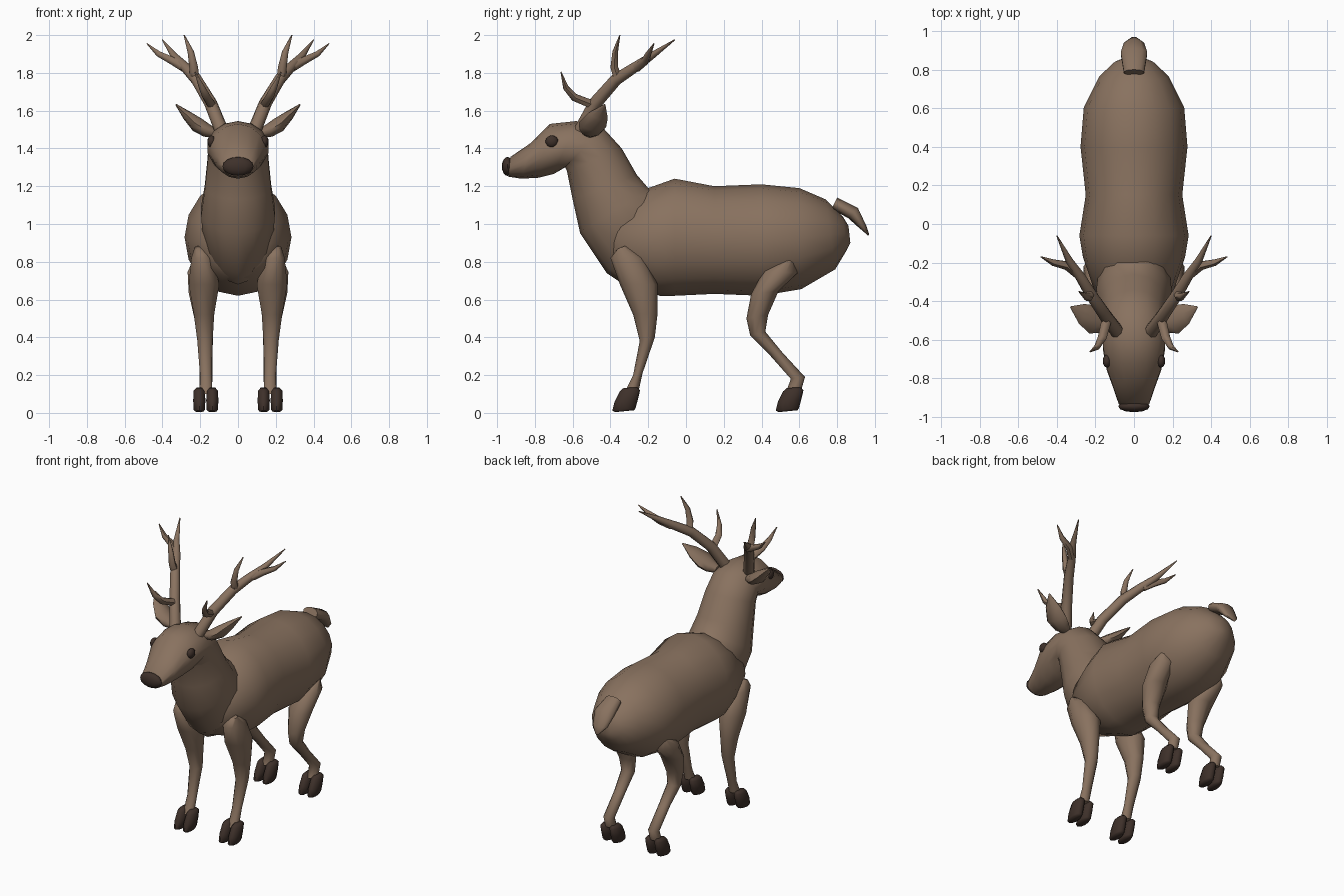
import bpy
import bmesh
from math import cos, sin, pi, radians
from mathutils import Vector

if "Cube" in bpy.data.objects:
    bpy.data.objects.remove(bpy.data.objects["Cube"])


def material(name, colour):
    mat = bpy.data.materials.new(name)
    mat.use_nodes = True
    mat.diffuse_color = (*colour, 1)
    mat.node_tree.nodes["Principled BSDF"].inputs["Base Color"].default_value = (*colour, 1)
    return mat


FUR = material("brown fur", (0.25, 0.168, 0.115))
DARK = material("dark horn", (0.048, 0.03, 0.023))


def finish(name, bm, mat, mirror):
    bmesh.ops.recalc_face_normals(bm, faces=bm.faces)
    mesh = bpy.data.meshes.new(name)
    bm.to_mesh(mesh)
    bm.free()
    mesh.materials.append(mat)
    ob = bpy.data.objects.new(name, mesh)
    bpy.context.collection.objects.link(ob)
    if mirror:
        ob.modifiers.new("Mirror", "MIRROR").use_mirror_merge = False
    bpy.ops.object.select_all(action="DESELECT")
    ob.select_set(True)
    bpy.context.view_layer.objects.active = ob
    bpy.ops.object.shade_smooth_by_angle(angle=radians(60))
    return ob


def skin(name, rings, mat, mirror=False):
    """Bridge equal rings of points into one closed surface."""
    bm = bmesh.new()
    rows = [[bm.verts.new(p) for p in ring] for ring in rings]
    n = len(rows[0])
    for a, b in zip(rows, rows[1:]):
        for i in range(n):
            j = (i + 1) % n
            bm.faces.new((a[i], a[j], b[j], b[i]))
    bm.faces.new(rows[0])
    bm.faces.new(rows[-1])
    return finish(name, bm, mat, mirror)


def loft(name, sections, mat=FUR, sides=14, mirror=False):
    """Each section: edge point (y, z), opposite edge (y, z), half width, centre x."""
    rings = []
    for y1, z1, y2, z2, w, x in sections:
        a, b = Vector((x, y1, z1)), Vector((x, y2, z2))
        mid, half = (a + b) / 2, (b - a) / 2
        rings.append([mid + half * cos(t) + Vector((w * sin(t), 0, 0))
                      for t in (2 * pi * i / sides for i in range(sides))])
    return skin(name, rings, mat, mirror)


def tube(name, path, wide, thin, sides=8, side_axis=(0, 1, 0)):
    """Tapered mirrored tube with an oval section."""
    pts = [Vector(p) for p in path]
    rings = []
    for i, p in enumerate(pts):
        d = (pts[min(i + 1, len(pts) - 1)] - pts[max(i - 1, 0)]).normalized()
        u = Vector(side_axis)
        u = (u - d * u.dot(d)).normalized()
        v = d.cross(u)
        rings.append([p + u * cos(t) * wide[i] + v * sin(t) * thin[i]
                      for t in (2 * pi * k / sides for k in range(sides))])
    return skin(name, rings, FUR, True)


def ball(name, centre, size, mirror=False):
    bm = bmesh.new()
    bmesh.ops.create_uvsphere(bm, u_segments=12, v_segments=8, radius=1)
    for v in bm.verts:
        v.co = Vector(centre) + v.co * Vector(size)
    return finish(name, bm, DARK, mirror)


# Trunk
trunk = [(-.42, .78, -.42, 1.0, .1), (-.36, .71, -.36, 1.1, .2), (-.14, .62, -.2, 1.19, .265),
         (-.06, .62, -.06, 1.24, .283), (.15, .63, .15, 1.2, .25), (.4, .62, .4, 1.21, .277),
         (.61, .655, .6, 1.19, .26), (.79, .76, .74, 1.13, .18), (.85, .86, .83, 1.04, .1),
         (.87, .9, .86, .99, .035)]
loft("trunk", [(*s, 0) for s in trunk], sides=16)

# Neck and head
neck = [(-.33, .68, -.05, 1.05, .12), (-.42, .74, -.15, 1.18, .19), (-.56, .95, -.2, 1.19, .2),
        (-.6, 1.13, -.26, 1.26, .18), (-.63, 1.28, -.34, 1.4, .165), (-.64, 1.3, -.44, 1.51, .16),
        (-.7, 1.265, -.58, 1.545, .165), (-.78, 1.245, -.72, 1.53, .145),
        (-.87, 1.24, -.82, 1.43, .11), (-.94, 1.25, -.93, 1.355, .08)]
loft("neck_and_head", [(*s, 0) for s in neck])

# Tail
tail = [(.77, 1.08, .8, 1.14, .055), (.86, 1.03, .91, 1.085, .072),
        (.91, .985, .955, .99, .055), (.965, .938, .97, .945, .012)]
loft("tail", [(*s, 0) for s in tail], sides=10)

# Legs
front = [(-.36, .87, -.32, .885, .03, .2), (-.4, .82, -.22, .82, .06, .19),
         (-.35, .68, -.15, .68, .085, .18), (-.28, .52, -.15, .53, .057, .18),
         (-.245, .38, -.165, .4, .043, .175), (-.28, .2, -.23, .21, .033, .17),
         (-.33, .1, -.25, .12, .035, .17)]
loft("front_legs", front, sides=10, mirror=True)
hind = [(.52, .805, .57, .81, .03, .21), (.41, .75, .59, .74, .07, .2),
        (.345, .63, .49, .645, .08, .185), (.32, .5, .435, .52, .055, .18),
        (.34, .41, .42, .43, .045, .175), (.44, .31, .51, .32, .037, .17),
        (.555, .18, .63, .19, .036, .17), (.53, .11, .61, .12, .034, .17)]
loft("hind_legs", hind, sides=10, mirror=True)

# Cloven hooves
for name, y in (("front", -.39), ("hind", .475)):
    for toe, x in (("inner", .136), ("outer", .205)):
        hoof = [(y + .015, .004, y + .115, .014, .024, x), (y, .012, y + .123, .025, .031, x),
                (y + .012, .06, y + .135, .07, .034, x), (y + .04, .115, y + .147, .12, .031, x),
                (y + .06, .132, y + .13, .135, .016, x)]
        loft(f"{name}_{toe}_hooves", hoof, DARK, 10, True)

# Nose and eyes
ball("nose", (0, -.945, 1.305), (.082, .03, .05))
ball("eyes", (.14, -.71, 1.437), (.022, .034, .032), True)

# Ears
tube("ears", [(.12, -.51, 1.48), (.165, -.505, 1.495), (.215, -.495, 1.525),
              (.27, -.465, 1.575), (.328, -.43, 1.632)],
     (.03, .06, .075, .055, .004), (.025, .036, .04, .026, .004))

# Antlers
tube("antler_beams", [(.085, -.56, 1.49), (.145, -.48, 1.64), (.22, -.37, 1.765),
                      (.28, -.27, 1.83), (.335, -.19, 1.885), (.4, -.06, 1.975)],
     (.037, .035, .032, .027, .02, .003), (.037, .035, .032, .027, .02, .003), side_axis=(1, 0, 0))
tines = {"brow_tines": [(.14, -.49, 1.63), (.165, -.59, 1.67), (.19, -.635, 1.72), (.228, -.662, 1.805)],
         "middle_tines": [(.23, -.36, 1.77), (.235, -.38, 1.83), (.25, -.375, 1.91), (.285, -.35, 2.0)],
         "rear_tines": [(.29, -.26, 1.83), (.35, -.215, 1.865), (.42, -.2, 1.9), (.482, -.17, 1.955)]}
for name, path in tines.items():
    taper = (.026, .023, .017, .003)
    tube(name, path, taper, taper, sides=6, side_axis=(1, 0, 0) if name != "rear_tines" else (0, 1, 0))
